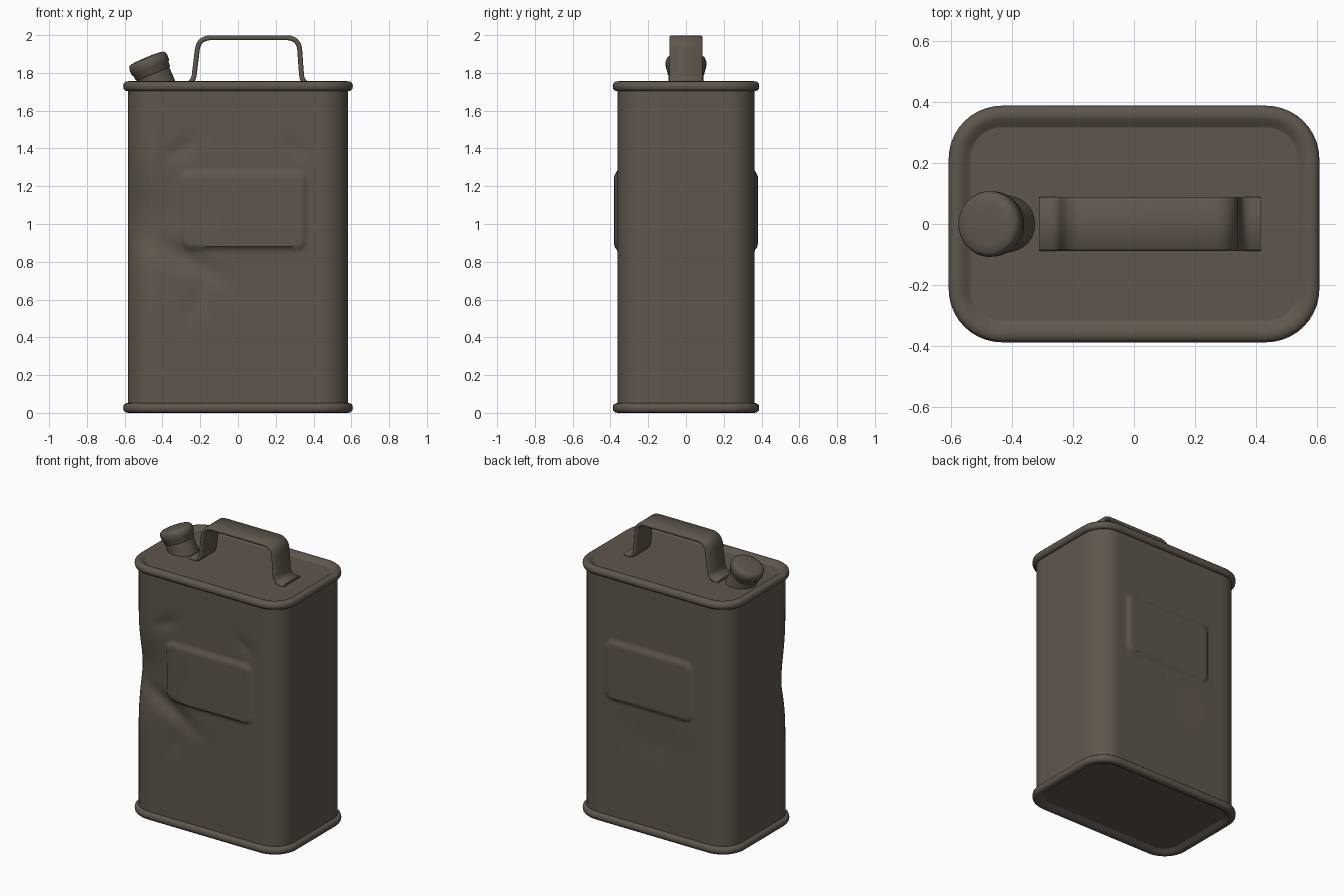
import bpy, bmesh, math
from mathutils import Vector, Matrix

if "Cube" in bpy.data.objects:
    bpy.data.objects.remove(bpy.data.objects["Cube"])

metal = bpy.data.materials.new("weathered brown metal")
metal.diffuse_color = (0.112, 0.094, 0.073, 1)
metal.use_nodes = True
metal.node_tree.nodes["Principled BSDF"].inputs["Base Color"].default_value = metal.diffuse_color


def finish(name, bm, angle=40):
    bmesh.ops.recalc_face_normals(bm, faces=bm.faces)
    me = bpy.data.meshes.new(name)
    bm.to_mesh(me)
    bm.free()
    me.materials.append(metal)
    ob = bpy.data.objects.new(name, me)
    bpy.context.collection.objects.link(ob)
    bpy.ops.object.select_all(action='DESELECT')
    ob.select_set(True)
    bpy.context.view_layer.objects.active = ob
    bpy.ops.object.shade_smooth_by_angle(angle=math.radians(angle))
    return ob


def loft(name, rings, close=False, caps=False, angle=40):
    """Skin a list of equal-length closed rings."""
    bm = bmesh.new()
    vs = [[bm.verts.new(p) for p in r] for r in rings]
    n = len(vs[0])
    pairs = list(zip(vs, vs[1:])) + ([(vs[-1], vs[0])] if close else [])
    for a, b in pairs:
        for i in range(n):
            j = (i + 1) % n
            bm.faces.new((a[i], a[j], b[j], b[i]))
    if caps:
        bm.faces.new(vs[0])
        bm.faces.new(vs[-1])
    return finish(name, bm, angle)


def ring(off, z, nx=1, ny=1, nc=10):
    """Rounded rectangle around the can, grown by off."""
    hx, hy, r = 0.583 + off, 0.363 + off, 0.15 + off
    pts = []
    for k, (sx, sy) in enumerate([(1, 1), (-1, 1), (-1, -1), (1, -1)]):
        for i in range(nc + 1):
            a = math.pi / 2 * (k + i / nc)
            pts.append(Vector((sx * (hx - r) + r * math.cos(a),
                               sy * (hy - r) + r * math.sin(a), z)))
    out = []
    for i, p in enumerate(pts):
        q = pts[(i + 1) % len(pts)]
        m = 1
        if i % (nc + 1) == nc:
            m = nx if abs(p.x - q.x) > abs(p.y - q.y) else ny
        out += [p.lerp(q, t / m) for t in range(m)]
    return out


def gauss(x, z, cx, cz, sx, sz, rot=0.0):
    c, s = math.cos(rot), math.sin(rot)
    u, v = (x - cx) * c + (z - cz) * s, (z - cz) * c - (x - cx) * s
    return math.exp(-(u / sx) ** 2 - (v / sz) ** 2)


def shape_body(p):
    """Emboss the label panels front and back, and add the dents."""
    x, y, z = p
    # raised label panel with rounded corners
    r = 0.04
    dx, dz = abs(x - 0.03) - 0.325 + r, abs(z - 1.07) - 0.20 + r
    d = math.hypot(max(dx, 0), max(dz, 0)) + min(max(dx, dz), 0) - r
    t = min(max(0.5 - d / 0.024, 0), 1)
    if abs(y) > 0.35:
        y += math.copysign(0.017 * t * t * (3 - 2 * t), y)
    # dents on the front, deepest near the left corner
    if y < 0:
        w = min(1, -y / 0.3)
        dent = (0.045 * gauss(x, z, -0.52, 1.02, 0.20, 0.20)
                + 0.028 * gauss(x, z, -0.28, 0.82, 0.20, 0.06, -0.5)
                + 0.012 * gauss(x, z, -0.30, 1.40, 0.09, 0.04, 0.6)
                + 0.008 * gauss(x, z, 0.30, 1.40, 0.07, 0.04, -0.6)
                + 0.008 * gauss(x, z, -0.22, 0.60, 0.05, 0.12, -0.4))
        y += w * dent
    else:
        y -= 0.008 * gauss(x, z, 0.0, 0.65, 0.2, 0.14)
    return Vector((x, y, z))


# can body with flat lid and base
rows = 110
loft("can_body", [[shape_body(p) for p in ring(0, 0.025 + 1.71 * i / rows, 60, 4)]
                  for i in range(rows + 1)], caps=True)

# rolled seams around the lid and base, mirrored in height
seam = [(-0.050, 1.733), (-0.034, 1.741), (-0.020, 1.753), (-0.005, 1.756), (0.012, 1.754),
        (0.022, 1.744), (0.025, 1.730), (0.022, 1.714), (0.012, 1.706), (-0.01, 1.702)]
loft("top_seam", [ring(o, z) for o, z in seam], close=True, angle=60)
loft("bottom_seam", [ring(o, 1.756 - z) for o, z in seam], close=True, angle=60)

# carrying handle: a bent strap with filleted corners
corners = [Vector(c) for c in [(-0.31, 1.738), (-0.238, 1.738), (-0.208, 1.986),
                               (0.322, 1.986), (0.340, 1.738), (0.415, 1.738)]]
path = [corners[0]]
for i, rad in zip(range(1, 5), (0.05, 0.06, 0.06, 0.05)):
    c = corners[i]
    a = c + (corners[i - 1] - c).normalized() * rad
    b = c + (corners[i + 1] - c).normalized() * rad
    for k in range(9):
        t = k / 8
        q = a * (1 - t) ** 2 + c * 2 * t * (1 - t) * 0.9 + b * t ** 2 + (a + b) * 0.1 * t * (1 - t)
        path.append(q)
path.append(corners[-1])
# strap cross-section: (across y, through thickness), with softened edges
section = [(-0.088, -0.006), (-0.081, -0.013), (0.081, -0.013), (0.088, -0.006),
           (0.088, 0.006), (0.081, 0.013), (-0.081, 0.013), (-0.088, 0.006)]
strap = []
for i, p in enumerate(path):
    tan = (path[min(i + 1, len(path) - 1)] - path[max(i - 1, 0)]).normalized()
    nor = Vector((-tan.y, tan.x))
    strap.append([Vector((p.x + nor.x * h, y, p.y + nor.y * h)) for y, h in section])
loft("handle", strap, caps=True, angle=50)

# tilted spout and screw cap, turned about one axis
tilt = Matrix.Translation((-0.483, 0, 1.876)) @ Matrix.Rotation(math.radians(-22.5), 4, 'Y')


def turned(name, profile, n=40):
    loft(name, [[tilt @ Vector((r * math.cos(a), r * math.sin(a), z))
                 for a in (2 * math.pi * k / n for k in range(n))]
                for r, z in profile], caps=True, angle=50)


turned("spout_neck", [(0.094, -0.185), (0.093, -0.12), (0.092, -0.03)])
turned("spout_cap", [(0.094, -0.088), (0.099, -0.082), (0.100, -0.060), (0.107, -0.052),
                     (0.108, -0.022), (0.104, -0.008), (0.094, 0.001), (0.07, 0.005), (0.03, 0.007)])
